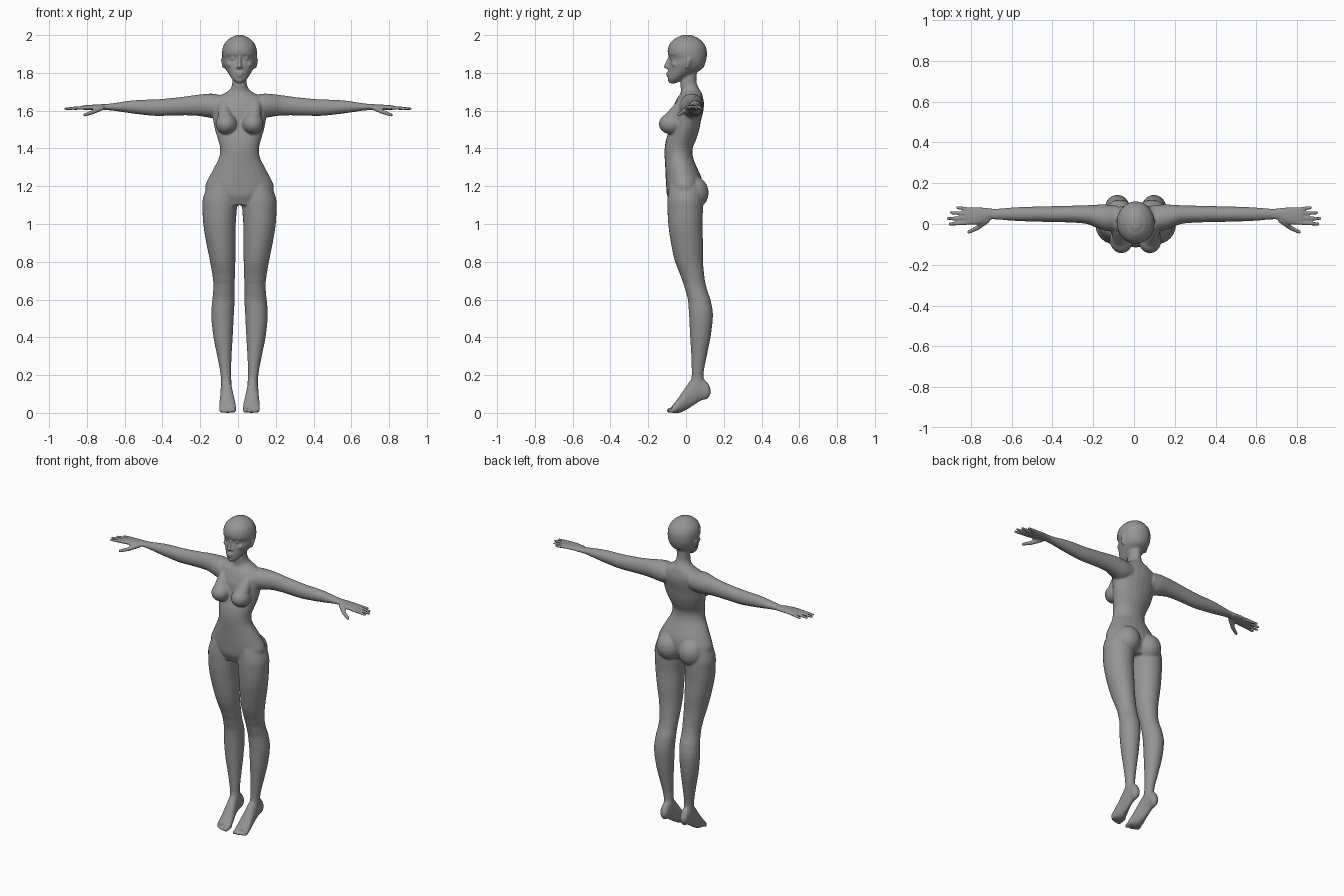
import bpy, bmesh, math
from mathutils import Vector

SIDES = (1, -1)
CX = 0.008            # body midline; the arms span evenly about x = 0
verts, faces = [], []


def add_rings(rings):
    """Join rings of points into one closed tube."""
    n, base = len(rings[0]), len(verts)
    for ring in rings:
        verts.extend(ring)
    for i in range(len(rings) - 1):
        r = base + i * n
        for k in range(n):
            j = (k + 1) % n
            faces.append((r + k, r + j, r + n + j, r + n + k))
    last = base + (len(rings) - 1) * n
    faces.append(tuple(range(base + n - 1, base - 1, -1)))
    faces.append(tuple(range(last, last + n)))


def loft(axis, rows, side=1, shift=CX, steps=3, n=24):
    """Closed tube along an axis; each row is position, then min/max on the other two axes."""
    dense = []
    for i in range(len(rows) - 1):
        p = [rows[max(i - 1, 0)], rows[i], rows[i + 1], rows[min(i + 2, len(rows) - 1)]]
        for k in range(steps):
            t = k / steps
            dense.append([b + (c - b) * t if j == 0 else
                          0.5 * (2 * b + (c - a) * t + (2 * a - 5 * b + 4 * c - d) * t * t
                                 + (3 * b - a - 3 * c + d) * t ** 3)
                          for j, (a, b, c, d) in enumerate(zip(*p))])
    dense.append(rows[-1])
    u, v = [i for i in range(3) if i != axis]
    rings = []
    for pos, a0, a1, b0, b1 in dense:
        ring = []
        for k in range(n):
            ang = math.tau * k / n
            co = [0, 0, 0]
            co[axis] = pos
            co[u] = (a0 + a1) / 2 + (a1 - a0) / 2 * math.cos(ang)
            co[v] = (b0 + b1) / 2 + (b1 - b0) / 2 * math.sin(ang)
            ring.append((co[0] * side + shift, co[1], co[2]))
        rings.append(ring)
    add_rings(rings)


def ball(center, radii, side=1, shift=CX, n=20):
    x, y, z = center
    rings = []
    for i in range(11):
        lat = math.radians(-85 + 17 * i)
        rings.append([((x + radii[0] * math.cos(lat) * math.cos(math.tau * k / n)) * side + shift,
                       y + radii[1] * math.cos(lat) * math.sin(math.tau * k / n),
                       z + radii[2] * math.sin(lat)) for k in range(n)])
    add_rings(rings)


def capsule(a, b, r1, r2, side=1, shift=CX, n=14):
    p, q = (Vector((c[0] * side + shift, c[1], c[2])) for c in (a, b))
    turn = (q - p).to_track_quat('Z', 'Y')
    rings = []
    for center, r, angles in ((p, r1, (-80, -55, -28, 0)), (q, r2, (0, 28, 55, 80))):
        for deg in angles:
            c, s = r * math.cos(math.radians(deg)), r * math.sin(math.radians(deg))
            rings.append([center + turn @ Vector((c * math.cos(math.tau * k / n),
                                                  c * math.sin(math.tau * k / n), s))
                          for k in range(n)])
    add_rings(rings)


def upright(rows):
    """Symmetric rows: height, half width, front, back."""
    return [(z, -w, w, f, b) for z, w, f, b in rows]


# torso and neck
loft(2, upright([
    (1.10, .12, -.08, .06), (1.15, .17, -.10, .08), (1.20, .182, -.105, .088),
    (1.25, .16, -.108, .08), (1.30, .134, -.11, .058), (1.35, .109, -.113, .038),
    (1.40, .103, -.113, .035), (1.45, .115, -.105, .055), (1.50, .13, -.088, .07),
    (1.55, .14, -.08, .08), (1.60, .15, -.075, .092), (1.64, .155, -.06, .095),
    (1.67, .13, -.045, .09), (1.69, .085, -.03, .085), (1.71, .052, -.027, .073),
    (1.74, .039, -.03, .058), (1.78, .038, -.025, .056), (1.82, .038, -.02, .06)]))

# head
loft(2, upright([
    (1.745, .016, -.088, -.05), (1.765, .038, -.095, -.02), (1.79, .055, -.096, .03),
    (1.82, .073, -.094, .085), (1.85, .086, -.089, .102), (1.876, .09, -.083, .109),
    (1.90, .093, -.096, .111), (1.93, .09, -.096, .108), (1.96, .077, -.083, .092),
    (1.985, .05, -.055, .065), (2.0, .02, -.022, .03)]))

# nose, lips and chin
capsule((0, -.086, 1.885), (0, -.107, 1.833), .007, .011)
ball((0, -.094, 1.798), (.021, .011, .006))
ball((0, -.093, 1.785), (.017, .011, .006))
ball((0, -.084, 1.762), (.016, .013, .013))

for s in SIDES:
    # nostril, eye, brow, cheek and ear
    ball((.011, -.096, 1.829), (.007, .009, .006), s)
    ball((.034, -.073, 1.876), (.015, .012, .008), s)
    capsule((.016, -.088, 1.898), (.056, -.072, 1.900), .007, .006, s)
    ball((.045, -.055, 1.845), (.024, .022, .018), s)
    capsule((.083, .008, 1.832), (.086, .016, 1.868), .009, .013, s)

    # breast with its upper slope
    ball((.07, -.078, 1.53), (.057, .066, .055), s)
    capsule((.072, -.085, 1.54), (.085, -.03, 1.625), .045, .03, s)

    # buttock
    ball((.078, .045, 1.165), (.078, .075, .085), s)

    # leg
    loft(2, [
        (1.25, .03, .14, -.08, .05), (1.20, .02, .17, -.09, .08),
        (1.13, .010, .195, -.098, .09), (1.08, .014, .196, -.098, .09),
        (1.0, .020, .192, -.094, .087), (.9, .021, .176, -.08, .09),
        (.8, .022, .156, -.058, .09), (.7, .025, .14, -.02, .10),
        (.65, .027, .139, -.004, .112), (.6, .026, .144, .010, .13),
        (.52, .030, .15, .016, .143), (.4, .036, .138, .022, .13),
        (.3, .042, .118, .028, .11), (.2, .045, .100, .03, .092),
        (.15, .042, .098, .025, .10), (.1, .045, .095, .04, .115)], s)

    # raised-heel foot
    loft(1, [
        (.13, .056, .084, .10, .13), (.115, .046, .094, .075, .16),
        (.08, .043, .097, .065, .19), (.04, .04, .10, .04, .19),
        (0, .03, .103, .015, .14), (-.03, .022, .107, .001, .095),
        (-.06, .018, .108, 0, .055), (-.075, .02, .106, 0, .038)], s)

    # toes
    for x, tip, r in ((.032, -.090, .013), (.054, -.088, .010), (.070, -.083, .009),
                      (.085, -.077, .009), (.098, -.070, .008)):
        capsule((x, -.05, .02), (x, tip, r), r * 1.1, r, s)

    # arm and palm
    loft(0, [
        (.08, -.03, .09, 1.57, 1.68), (.13, -.035, .095, 1.56, 1.69),
        (.18, -.02, .095, 1.568, 1.688), (.23, 0, .092, 1.574, 1.682),
        (.3, .007, .09, 1.575, 1.672), (.43, .010, .087, 1.572, 1.66),
        (.5, .012, .085, 1.578, 1.658), (.58, .015, .082, 1.588, 1.652),
        (.68, .022, .075, 1.602, 1.637), (.71, .02, .078, 1.603, 1.635),
        (.76, -.002, .083, 1.605, 1.632), (.80, -.005, .082, 1.603, 1.63),
        (.825, 0, .078, 1.605, 1.627)], s, 0)

    # fingers
    for y0, x1, y1 in ((.006, .904, .000), (.029, .912, .027), (.051, .897, .055),
                       (.071, .867, .081)):
        capsule((.80, y0, 1.617), (x1, y1, 1.61), .0105, .008, s, 0)
    # thumb
    capsule((.72, .018, 1.615), (.77, -.02, 1.592), .014, .012, s, 0)
    capsule((.77, -.02, 1.592), (.812, -.040, 1.577), .012, .009, s, 0)

mesh = bpy.data.meshes.new("body")
mesh.from_pydata(verts, [], faces)
bm = bmesh.new()
bm.from_mesh(mesh)
bmesh.ops.recalc_face_normals(bm, faces=bm.faces)
bm.to_mesh(mesh)
bm.free()
body = bpy.data.objects.new("body", mesh)
bpy.context.collection.objects.link(body)

skin = bpy.data.materials.new("plain grey")
skin.diffuse_color = (.3, .3, .3, 1)
mesh.materials.append(skin)

# fuse the parts into one smooth skin
fuse = body.modifiers.new("fuse", 'REMESH')
fuse.mode = 'VOXEL'
fuse.voxel_size = .006
fuse.use_smooth_shade = True
soften = body.modifiers.new("soften", 'SMOOTH')
soften.factor = .5
soften.iterations = 3
